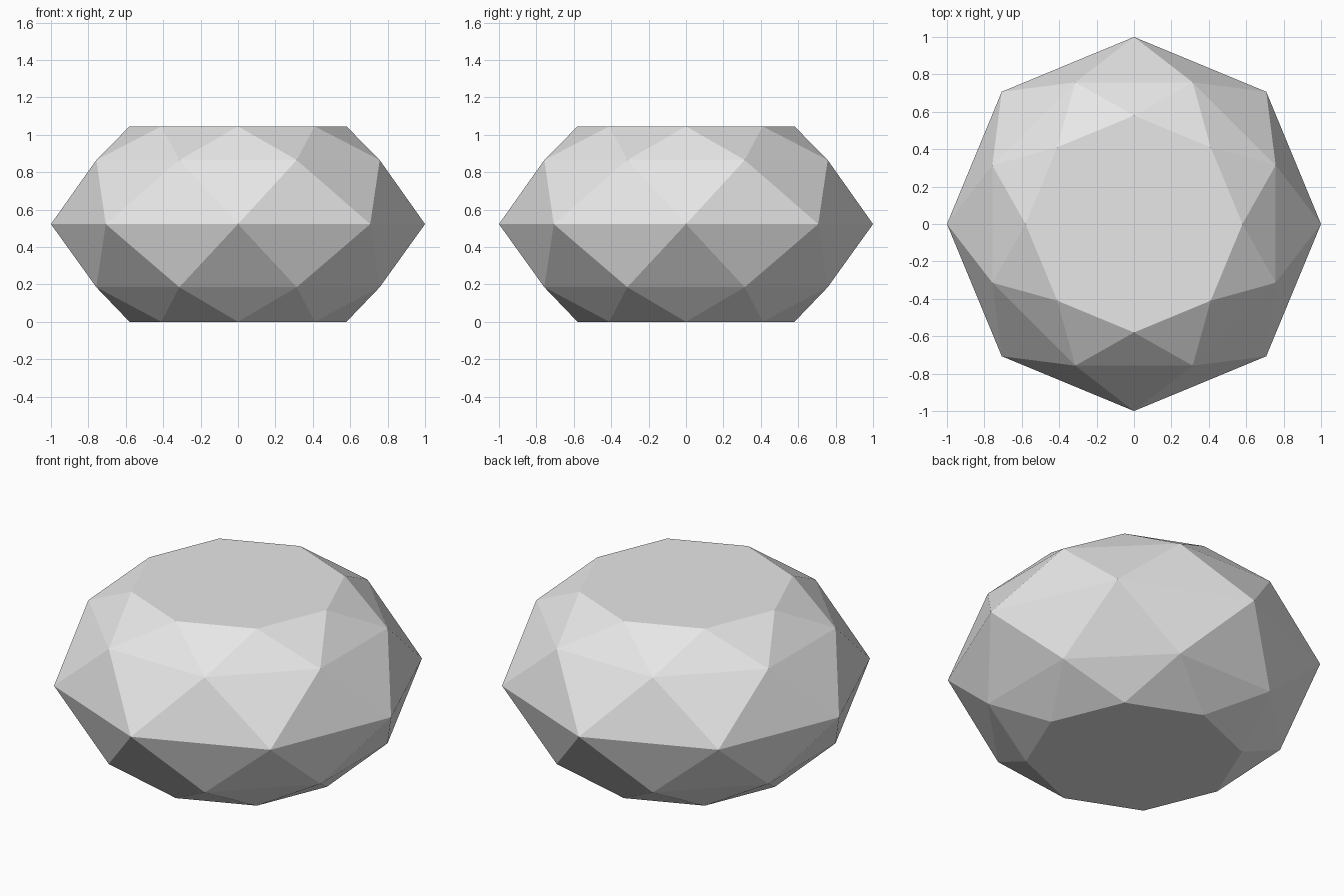
import bpy
import bmesh
import math

cube = bpy.data.objects.get("Cube")
if cube:
    bpy.data.objects.remove(cube, do_unlink=True)

SIDES = 8

# Plain stone material
stone = bpy.data.materials.new("light_grey")
stone.use_nodes = True
grey = (0.8, 0.8, 0.8, 1.0)
stone.diffuse_color = grey
stone.node_tree.nodes["Principled BSDF"].inputs["Base Color"].default_value = grey

# Ring profile from base to top: radius, height, twist in steps
PROFILE = [
    (0.58, 0.0, 0),
    (0.82, 0.185, 0.5),
    (1.0, 0.5225, 0),
    (0.82, 0.865, 0.5),
    (0.58, 1.045, 0),
]


def add_ring(bm, radius, height, twist):
    step = math.tau / SIDES
    return [bm.verts.new((radius * math.cos((i + twist) * step),
                          radius * math.sin((i + twist) * step), height))
            for i in range(SIDES)]


def bridge(bm, straight, twisted):
    """Join two staggered rings with a band of triangles."""
    for i in range(SIDES):
        j = (i + 1) % SIDES
        bm.faces.new((straight[i], straight[j], twisted[i]))
        bm.faces.new((twisted[i], straight[j], twisted[j]))


# Faceted gem: flat caps and four staggered triangle bands
bm = bmesh.new()
rings = [add_ring(bm, *row) for row in PROFILE]
for k in range(len(rings) - 1):
    if PROFILE[k][2] == 0:
        bridge(bm, rings[k], rings[k + 1])
    else:
        bridge(bm, rings[k + 1], rings[k])
bm.faces.new(rings[0])
bm.faces.new(rings[-1])
bmesh.ops.recalc_face_normals(bm, faces=bm.faces)

mesh = bpy.data.meshes.new("faceted_stone")
bm.to_mesh(mesh)
bm.free()
mesh.materials.append(stone)
bpy.context.collection.objects.link(bpy.data.objects.new("faceted_stone", mesh))
